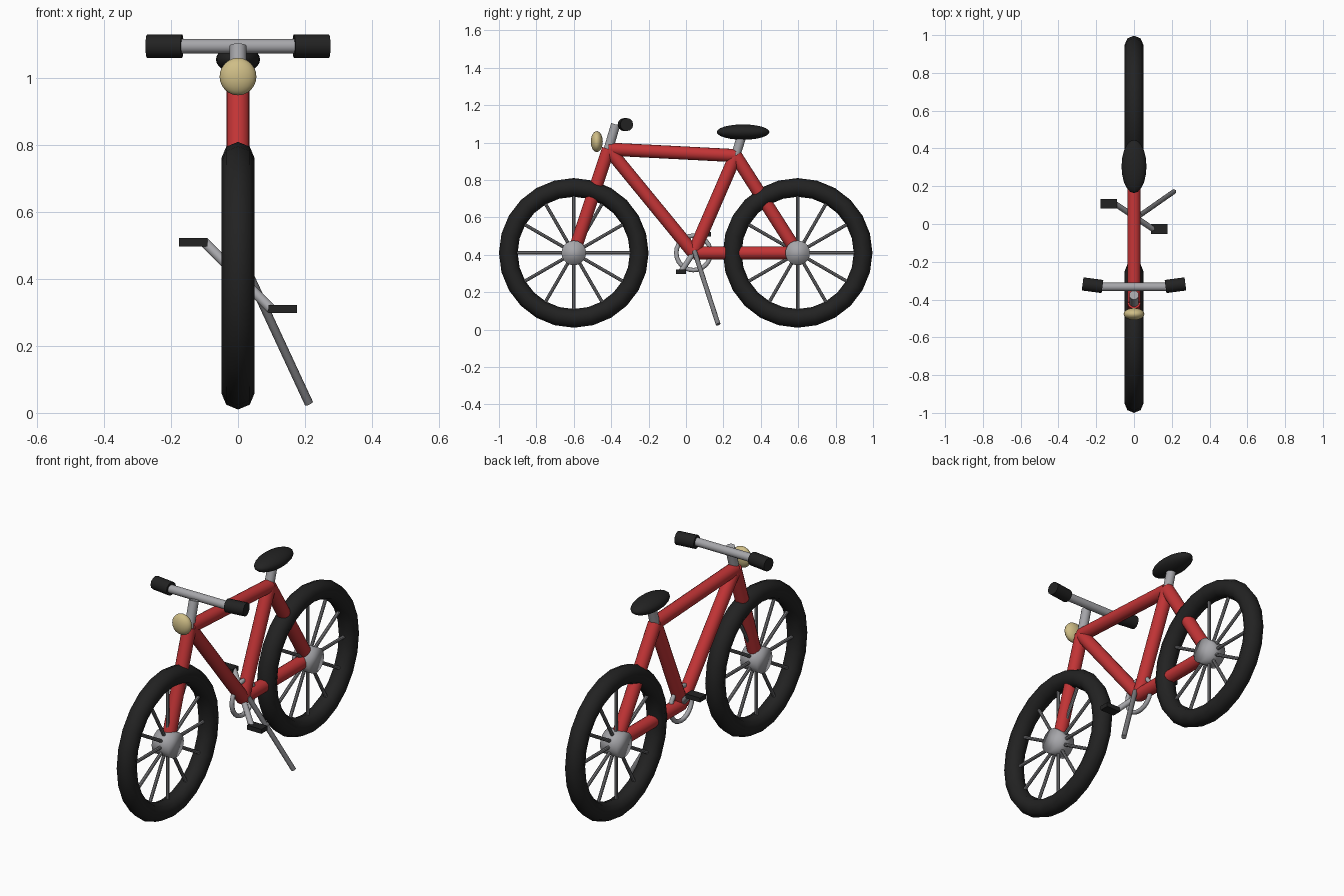
import bpy
from math import radians, sin, cos, pi
from mathutils import Vector

cube = bpy.data.objects.get("Cube")
if cube:
    bpy.data.objects.remove(cube, do_unlink=True)


def material(name, r, g, b):
    m = bpy.data.materials.new(name)
    m.diffuse_color = (r, g, b, 1)
    m.use_nodes = True
    m.node_tree.nodes["Principled BSDF"].inputs["Base Color"].default_value = (r, g, b, 1)
    return m


RED = material("frame red", 0.55, 0.035, 0.037)
BLACK = material("rubber black", 0.016, 0.016, 0.016)
METAL = material("light metal", 0.38, 0.38, 0.4)
STEEL = material("dark steel", 0.2, 0.2, 0.21)
CREAM = material("lamp cream", 0.62, 0.51, 0.24)


def finish(name, mat, all_smooth=False):
    ob = bpy.context.object
    ob.name = name
    ob.data.materials.append(mat)
    if all_smooth:
        bpy.ops.object.shade_smooth()
    else:
        bpy.ops.object.shade_smooth_by_angle(angle=radians(40))
    return ob


def tube(name, a, b, radius, mat, sides=16, all_smooth=False):
    a, b = Vector(a), Vector(b)
    bpy.ops.mesh.primitive_cylinder_add(
        vertices=sides, radius=radius, depth=(b - a).length, location=(a + b) / 2,
        rotation=(b - a).to_track_quat('Z', 'Y').to_euler())
    return finish(name, mat, all_smooth)


def ellipsoid(name, centre, radii, mat):
    bpy.ops.mesh.primitive_uv_sphere_add(segments=20, ring_count=12, radius=1, location=centre)
    bpy.context.object.scale = radii
    return finish(name, mat, True)


def ring(name, centre, major, minor, mat, segments, sides):
    bpy.ops.mesh.primitive_torus_add(
        location=centre, rotation=(0, pi / 2, 0), major_radius=major, minor_radius=minor,
        major_segments=segments, minor_segments=sides)
    return finish(name, mat, True)


# Frame joints
FRONT_HUB = Vector((0, -0.6, 0.41))
REAR_HUB = Vector((0, 0.597, 0.41))
HEAD = Vector((0, -0.415, 0.965))
SEAT = Vector((0, 0.265, 0.93))
CRANK = Vector((0, 0.04, 0.41))

# Wheels with hub and twelve spokes
for side, hub in (("front", FRONT_HUB), ("rear", REAR_HUB)):
    ring(side + "_tire", hub, 0.35, 0.05, BLACK, 24, 8)
    half = Vector((0.05, 0, 0))
    tube(side + "_hub", hub - half, hub + half, 0.066, METAL, 20, True)
    for i in range(12):
        t = i * pi / 6
        tip = hub + Vector((0, cos(t), sin(t))) * 0.33
        tube(f"{side}_spoke_{i + 1}", hub, tip, 0.009, STEEL, 8)

# Frame tubes
for name, a, b in (("fork", HEAD, FRONT_HUB), ("top_tube", HEAD, SEAT),
                   ("down_tube", HEAD, CRANK), ("seat_tube", SEAT, CRANK),
                   ("seat_stay", SEAT, REAR_HUB), ("chain_stay", CRANK, REAR_HUB)):
    tube(name, a, b, 0.035, RED)

# Saddle and post
tube("seat_post", SEAT, (0, 0.303, 1.05), 0.025, METAL)
ellipsoid("saddle", (0, 0.305, 1.056), (0.066, 0.141, 0.041), BLACK)

# Steering: stem, bar, swept grips and lamp
tube("stem", HEAD, (0, -0.376, 1.097), 0.025, METAL)
tube("handlebar", (-0.2, -0.333, 1.096), (0.2, -0.333, 1.096), 0.022, METAL)
for name, s in (("left_grip", 1), ("right_grip", -1)):
    tube(name, (s * 0.167, -0.331, 1.096), (s * 0.272, -0.317, 1.096), 0.035, BLACK, 12)
ellipsoid("headlamp", (0, -0.477, 1.005), (0.055, 0.032, 0.056), CREAM)

# Drive: chain ring, crank rod, pedals
ring("chain_ring", CRANK, 0.092, 0.012, METAL, 24, 8)
arm = Vector((0.1, -0.067, -0.1))
tube("crank_arms", CRANK - arm, CRANK + arm, 0.015, METAL, 12)
for name, s in (("left_pedal", 1), ("right_pedal", -1)):
    bpy.ops.mesh.primitive_cube_add(
        size=1, location=CRANK + s * Vector((0.134, -0.067, -0.1)))
    bpy.context.object.scale = (0.086, 0.052, 0.024)
    finish(name, BLACK)

# Kickstand
tube("kickstand", (0.03, 0.045, 0.42), (0.212, 0.172, 0.028), 0.013, STEEL, 12)
